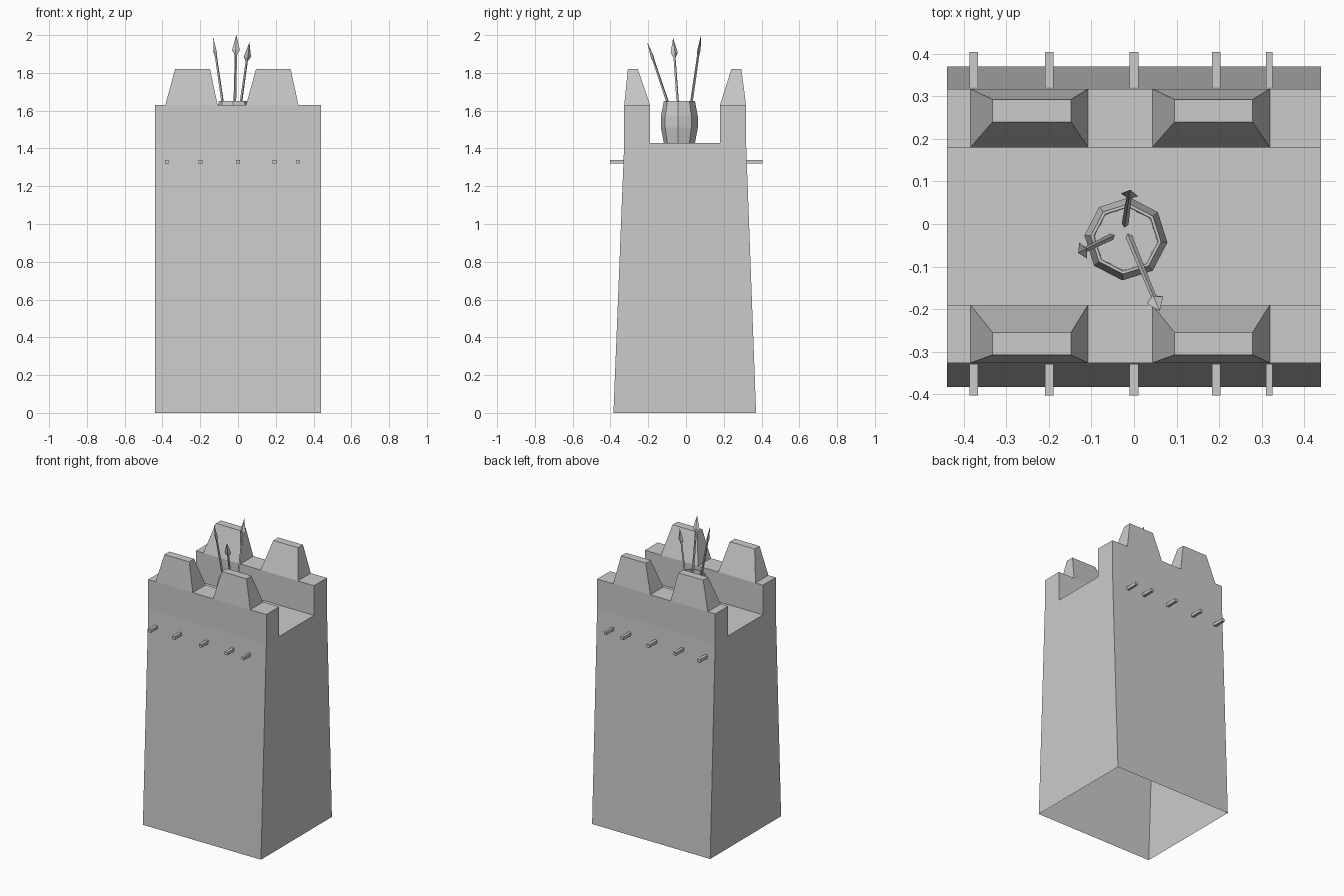
import bpy
from math import sin, cos, radians
from mathutils import Vector

if "Cube" in bpy.data.objects:
    bpy.data.objects.remove(bpy.data.objects["Cube"])


def make(name, verts, faces):
    mesh = bpy.data.meshes.new(name)
    mesh.from_pydata(verts, [], faces)
    mesh.update()
    obj = bpy.data.objects.new(name, mesh)
    bpy.context.collection.objects.link(obj)
    return obj


def loft(name, rings, cap_start=True, cap_end=True):
    """Skin a list of equally long point rings (counter-clockwise, going up)."""
    n = len(rings[0])
    verts = [p for ring in rings for p in ring]
    faces = [(r * n + i, r * n + (i + 1) % n, (r + 1) * n + (i + 1) % n, (r + 1) * n + i)
             for r in range(len(rings) - 1) for i in range(n)]
    if cap_start:
        faces.append(tuple(reversed(range(n))))
    if cap_end:
        faces.append(tuple(range(len(verts) - n, len(verts))))
    return make(name, verts, faces)


def rect(x0, x1, y0, y1, z):
    return [(x0, y0, z), (x1, y0, z), (x1, y1, z), (x0, y1, z)]


# Tower: y/z profile with parapets and sunken deck, run along x, open underneath
profile = [(-.384, 0), (.371, 0), (.318, 1.43), (.318, 1.63), (.18, 1.63),
           (.18, 1.43), (-.19, 1.43), (-.19, 1.63), (-.327, 1.63), (-.327, 1.43)]
n = len(profile)
verts = [(x, y, z) for x in (-.44, .44) for y, z in profile]
faces = [(i, i + n, (i + 1) % n + n, (i + 1) % n) for i in range(1, n)]
faces += [tuple(reversed(range(n))), tuple(range(n, 2 * n))]
make("tower", verts, faces)

# Tapered merlons, two on each parapet
for side, y0, y1, ty0, ty1 in (("front", -.327, -.19, -.308, -.255),
                               ("back", .18, .318, .24, .293)):
    for i, (x0, x1, tx0, tx1) in enumerate(((-.385, -.108, -.333, -.148),
                                            (.043, .32, .095, .279))):
        loft(f"merlon_{side}_{i + 1}",
             [rect(x0, x1, y0, y1, 1.63), rect(tx0, tx1, ty0, ty1, 1.82)],
             cap_start=False)

# Projecting beam ends
for side, y0, y1 in (("front", -.403, -.325), ("back", .317, .405)):
    for i, (x, w) in enumerate(((-.377, .01), (-.199, .01), (0, .01), (.193, .01), (.318, .008))):
        loft(f"beam_{side}_{i + 1}", [rect(x - w, x + w, y0, y1, 1.32),
                                      rect(x - w, x + w, y0, y1, 1.34)])

# Eight-sided open barrel
barrel_profile = [(.083, 1.43), (.098, 1.51), (.098, 1.57), (.083, 1.65),
                  (.076, 1.65), (.074, 1.445)]
loft("barrel", [[(-.019 + r * cos(radians(45 * k - 5)), -.035 + r * sin(radians(45 * k - 5)), z)
                 for k in range(8)] for r, z in barrel_profile])

# Leaning spears: square shaft and flat diamond head
spears = [((-.053, -.03, 1.447), (-.131, -.068, 1.985)),
          ((-.021, 0, 1.447), (-.009, .08, 2.0)),
          ((-.012, -.03, 1.447), (.06, -.204, 1.96))]
for i, (base, tip) in enumerate(spears):
    base, tip = Vector(base), Vector(tip)
    axis = (tip - base).normalized()
    wide = Vector((0, 0, 1)).cross(axis).normalized()
    thin = axis.cross(wide)

    def ring(back, w, t):
        c = tip - axis * back
        return [c + wide * w, c + thin * t, c - wide * w, c - thin * t]

    loft(f"spear_shaft_{i + 1}", [ring((tip - base).length, .008, .008), ring(.07, .006, .006)])
    loft(f"spear_head_{i + 1}", [ring(.105, .006, .006), ring(.08, .021, .009),
                                 ring(0, .0005, .0005)])
